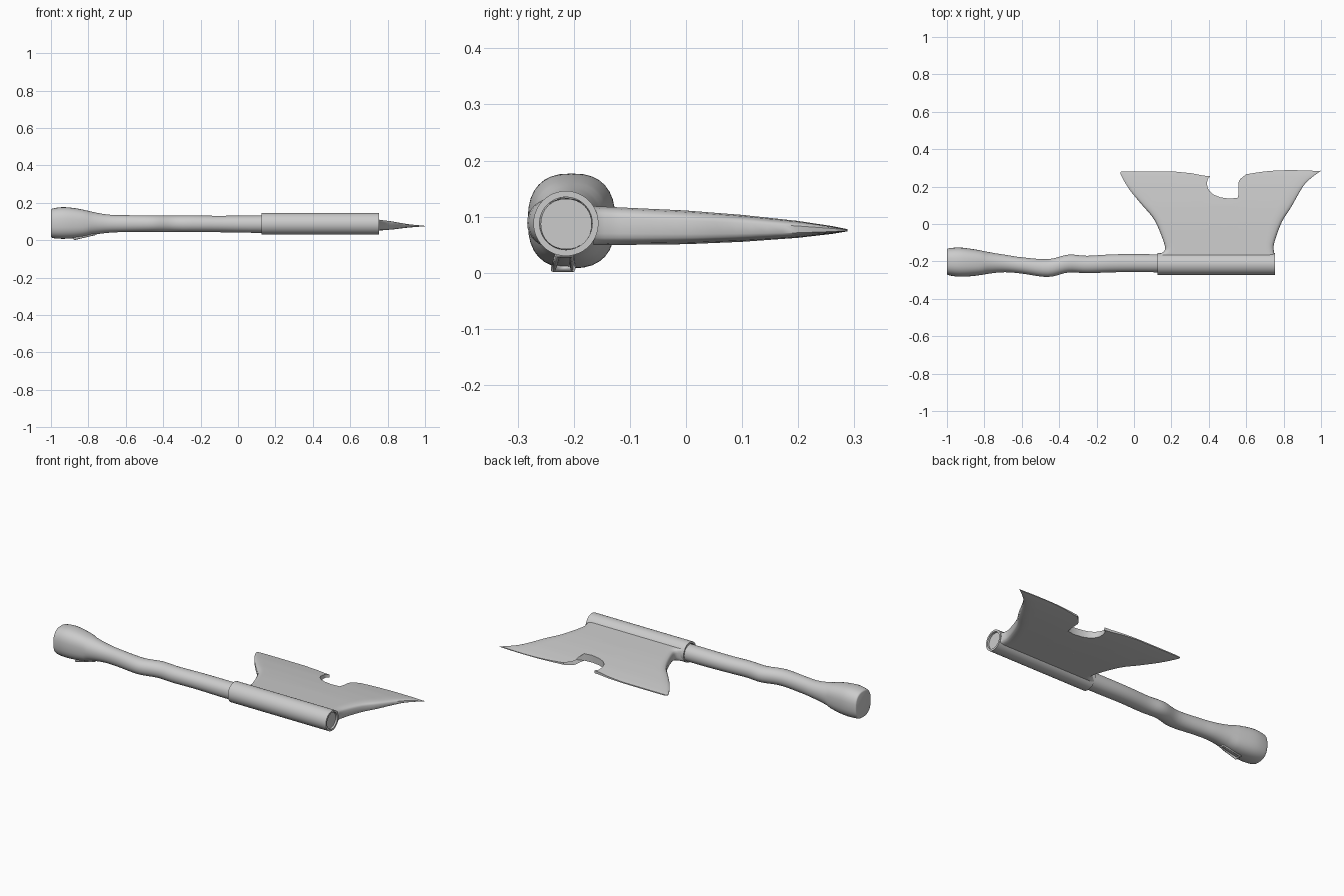
import bpy, bmesh, math

if "Cube" in bpy.data.objects:
    bpy.data.objects.remove(bpy.data.objects["Cube"])

def make_object(name, verts, faces, angle=35):
    mesh = bpy.data.meshes.new(name)
    mesh.from_pydata(verts, [], faces)
    bm = bmesh.new()
    bm.from_mesh(mesh)
    bmesh.ops.recalc_face_normals(bm, faces=bm.faces)
    bm.to_mesh(mesh)
    bm.free()
    obj = bpy.data.objects.new(name, mesh)
    bpy.context.collection.objects.link(obj)
    bpy.ops.object.select_all(action='DESELECT')
    obj.select_set(True)
    bpy.context.view_layer.objects.active = obj
    bpy.ops.object.shade_smooth_by_angle(angle=math.radians(angle))
    return obj

def smooth_stations(stations, steps):
    """Catmull-Rom interpolation through a list of tuples."""
    out = []
    for i in range(len(stations) - 1):
        p0, p1 = stations[max(i - 1, 0)], stations[i]
        p2, p3 = stations[i + 1], stations[min(i + 2, len(stations) - 1)]
        for s in range(steps):
            t = s / steps
            out.append([0.5 * (2 * b + (c - a) * t + (2 * a - 5 * b + 4 * c - d) * t * t
                               + (3 * b - a - 3 * c + d) * t ** 3)
                        for a, b, c, d in zip(p0, p1, p2, p3)])
    out.append(list(stations[-1]))
    return out

# Handle: oval sections (x, y min, y max, z min, z max) lofted along x
stations = [
    (-1.00, -.265, -.138, .022, .160), (-.99, -.274, -.130, .012, .170),
    (-.93, -.282, -.126, .008, .177), (-.85, -.277, -.136, .014, .168),
    (-.75, -.262, -.155, .033, .146), (-.68, -.258, -.166, .041, .136),
    (-.60, -.265, -.178, .044, .134), (-.46, -.283, -.188, .045, .133),
    (-.35, -.259, -.164, .044, .132), (-.25, -.263, -.170, .044, .132),
    (-.10, -.258, -.162, .043, .131), (.12, -.258, -.162, .040, .132),
    (.745, -.259, -.168, .042, .132)]
SIDES = 32
verts, faces = [], []
rings = smooth_stations(stations, 5)
for x, y0, y1, z0, z1 in rings:
    power = 2 / (2.5 if x < -.8 else 2.1)
    for k in range(SIDES):
        a = 2 * math.pi * k / SIDES
        c, s = math.cos(a), math.sin(a)
        verts.append((x,
                      (y0 + y1) / 2 + (y1 - y0) / 2 * math.copysign(abs(c) ** power, c),
                      (z0 + z1) / 2 + (z1 - z0) / 2 * math.copysign(abs(s) ** power, s)))
for i in range(len(rings) - 1):
    for k in range(SIDES):
        n = (k + 1) % SIDES
        faces.append((i * SIDES + k, i * SIDES + n, (i + 1) * SIDES + n, (i + 1) * SIDES + k))
faces.append(list(range(SIDES)))
faces.append(list(range((len(rings) - 1) * SIDES, len(rings) * SIDES)))
make_object("handle", verts, faces)

# Sleeve: thick open tube around the handle
profile = [(.125, .058), (.755, .058), (.755, .047), (.125, .047)]
N = 48
verts = [(x, -.214 + r * math.cos(2 * math.pi * k / N), .088 + r * math.sin(2 * math.pi * k / N))
         for x, r in profile for k in range(N)]
faces = [(i * N + k, i * N + (k + 1) % N, (i + 1) % 4 * N + (k + 1) % N, (i + 1) % 4 * N + k)
         for i in range(4) for k in range(N)]
make_object("head_sleeve", verts, faces)

# Blade: patch spanned by the base, the two curved sides and the notched edge
left = smooth_stations([(.12, -.165), (.162, -.145), (.160, -.10), (.11, .02), (.04, .105),
                        (-.025, .185), (-.07, .262), (-.07, .28)], 4)
right = smooth_stations([(.755, -.165), (.748, -.145), (.75, -.10), (.79, .01), (.84, .09),
                         (.90, .195), (.94, .24), (1.0, .285)], 4)
edge = [(-.07, .28), (-.05, .281), (.0, .281), (.1, .281), (.22, .280), (.31, .271), (.37, .259),
        (.41, .255), (.395, .242), (.39, .22), (.393, .195), (.405, .175), (.425, .157),
        (.46, .143), (.51, .135), (.56, .141), (.595, .156), (.615, .178), (.625, .205),
        (.625, .23), (.616, .25), (.60, .266), (.65, .274), (.70, .281), (.76, .286),
        (.83, .288), (.90, .287), (.97, .284), (.99, .284), (1.0, .285)]

def split(points):
    """Halve every segment for a finer grid."""
    out = []
    for a, b in zip(points, points[1:]):
        out += [a, tuple((p + q) / 2 for p, q in zip(a, b))]
    return out + [points[-1]]

edge = split(edge)
lengths = [0]
for a, b in zip(edge, edge[1:]):
    lengths.append(lengths[-1] + math.dist(a, b))
us = [d / lengths[-1] for d in lengths]

half_stations = [(-.17, .035), (0, .030), (.1, .024), (.2, .015), (.26, .007), (.29, .0015)]

def half_thickness(y):
    for (ya, ha), (yb, hb) in zip(half_stations, half_stations[1:]):
        if y <= yb:
            return ha + (hb - ha) * (y - ya) / (yb - ya)
    return half_stations[-1][1]

rows, cols = len(left), len(us)
top, bottom = [], []
for j in range(rows):
    v = (left[j][1] + .165) / .445
    for i, u in enumerate(us):
        p = []
        for c in (0, 1):
            base = left[0][c] * (1 - u) + right[0][c] * u
            corners = (1 - v) * base + v * (left[-1][c] * (1 - u) + right[-1][c] * u)
            p.append((1 - v) * base + v * edge[i][c]
                     + (1 - u) * left[j][c] + u * right[j][c] - corners)
        # rounded shoulders on both sides
        d = min(1, min(u, 1 - u) / .05)
        h = half_thickness(p[1]) * (.4 + .6 * math.sqrt(1 - (1 - d) ** 2))
        mid = .084 - .018 * (p[1] + .165)
        top.append((p[0], p[1], mid + h))
        bottom.append((p[0], p[1], mid - h))
off = rows * cols
faces = []
for j in range(rows - 1):
    for i in range(cols - 1):
        q = [j * cols + i, j * cols + i + 1, (j + 1) * cols + i + 1, (j + 1) * cols + i]
        faces += [q, [k + off for k in reversed(q)]]
rim = ([i for i in range(cols)] + [j * cols + cols - 1 for j in range(1, rows)]
       + [(rows - 1) * cols + i for i in range(cols - 2, -1, -1)]
       + [j * cols for j in range(rows - 2, 0, -1)])
faces += [(a, b, b + off, a + off) for a, b in zip(rim, rim[1:] + rim[:1])]
make_object("blade", top + bottom, faces, 40)

# Small cord loop under the grip end
curve = bpy.data.curves.new("cord_loop", 'CURVE')
curve.dimensions = '3D'
curve.bevel_depth = .007
curve.bevel_resolution = 2
spline = curve.splines.new('POLY')
loop = [(-.875, -.236, .008), (-.765, -.228, .034), (-.765, -.204, .034), (-.875, -.202, .008)]
spline.points.add(len(loop) - 1)
for point, co in zip(spline.points, loop):
    point.co = (*co, 1)
spline.use_cyclic_u = True
bpy.context.collection.objects.link(bpy.data.objects.new("cord_loop", curve))
